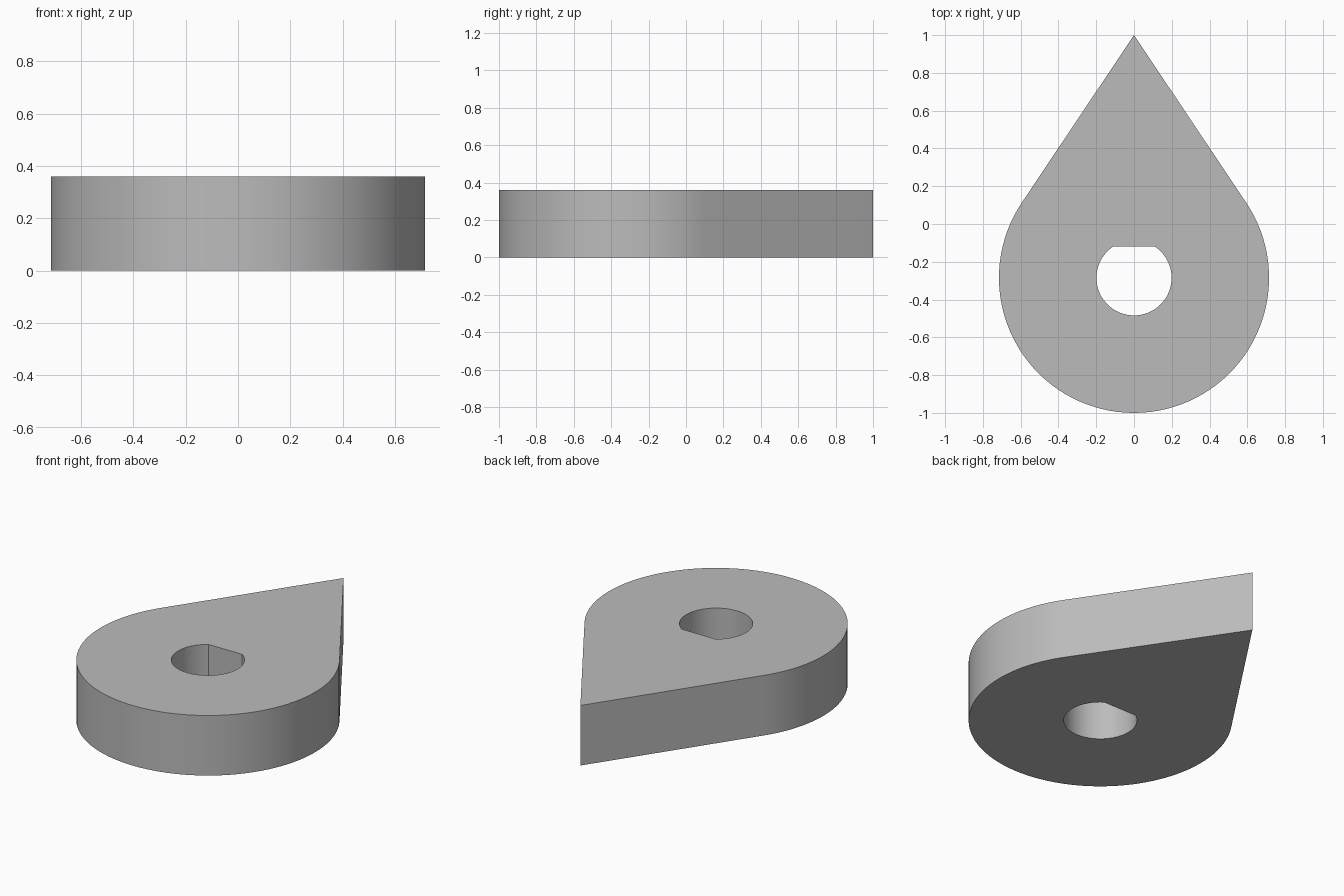
import bpy
import bmesh
from math import acos, asin, cos, sin, pi, radians

cube = bpy.data.objects.get("Cube")
if cube:
    bpy.data.objects.remove(cube, do_unlink=True)

HEIGHT = 0.36
CENTRE_Y = -0.285
OUTER_R = 0.715
HOLE_R = 0.199
FLAT_OFFSET = 0.165   # distance from hole centre to the flat of the D


def arc(radius, start, end, steps):
    """Points along an arc about the hub centre."""
    angles = [start + (end - start) * i / steps for i in range(steps + 1)]
    return [(radius * cos(a), CENTRE_Y + radius * sin(a)) for a in angles]


def add_loop(bm, points):
    verts = [bm.verts.new((x, y, 0)) for x, y in points]
    return [bm.edges.new((v, verts[i - 1])) for i, v in enumerate(verts)]


# Teardrop outline: round hub with straight tangents meeting at a point
tangent = acos(OUTER_R / (1 - CENTRE_Y))
outline = arc(OUTER_R, pi / 2 + tangent, 2.5 * pi - tangent, 72) + [(0, 1)]

# D-shaped shaft hole
flat = asin(FLAT_OFFSET / HOLE_R)
hole = arc(HOLE_R, pi - flat, 2 * pi + flat, 48)

# Fill the outline around the hole and raise it into a plate
bm = bmesh.new()
edges = add_loop(bm, outline) + add_loop(bm, hole)
bmesh.ops.triangle_fill(bm, use_beauty=True, use_dissolve=False, edges=edges)
raised = bmesh.ops.extrude_face_region(bm, geom=bm.faces[:], use_keep_orig=True)
top = [g for g in raised["geom"] if isinstance(g, bmesh.types.BMVert)]
bmesh.ops.translate(bm, verts=top, vec=(0, 0, HEIGHT))
bmesh.ops.recalc_face_normals(bm, faces=bm.faces)

mesh = bpy.data.meshes.new("teardrop_cam")
bm.to_mesh(mesh)
bm.free()
cam = bpy.data.objects.new("teardrop_cam", mesh)
bpy.context.collection.objects.link(cam)

# Plain grey material
grey = bpy.data.materials.new("plain_grey")
grey.use_nodes = True
colour = (0.5, 0.5, 0.5, 1)
grey.diffuse_color = colour
grey.node_tree.nodes["Principled BSDF"].inputs["Base Color"].default_value = colour
mesh.materials.append(grey)

# Smooth curved walls, crisp rims
bpy.ops.object.select_all(action='DESELECT')
cam.select_set(True)
bpy.context.view_layer.objects.active = cam
bpy.ops.object.shade_smooth_by_angle(angle=radians(30))
